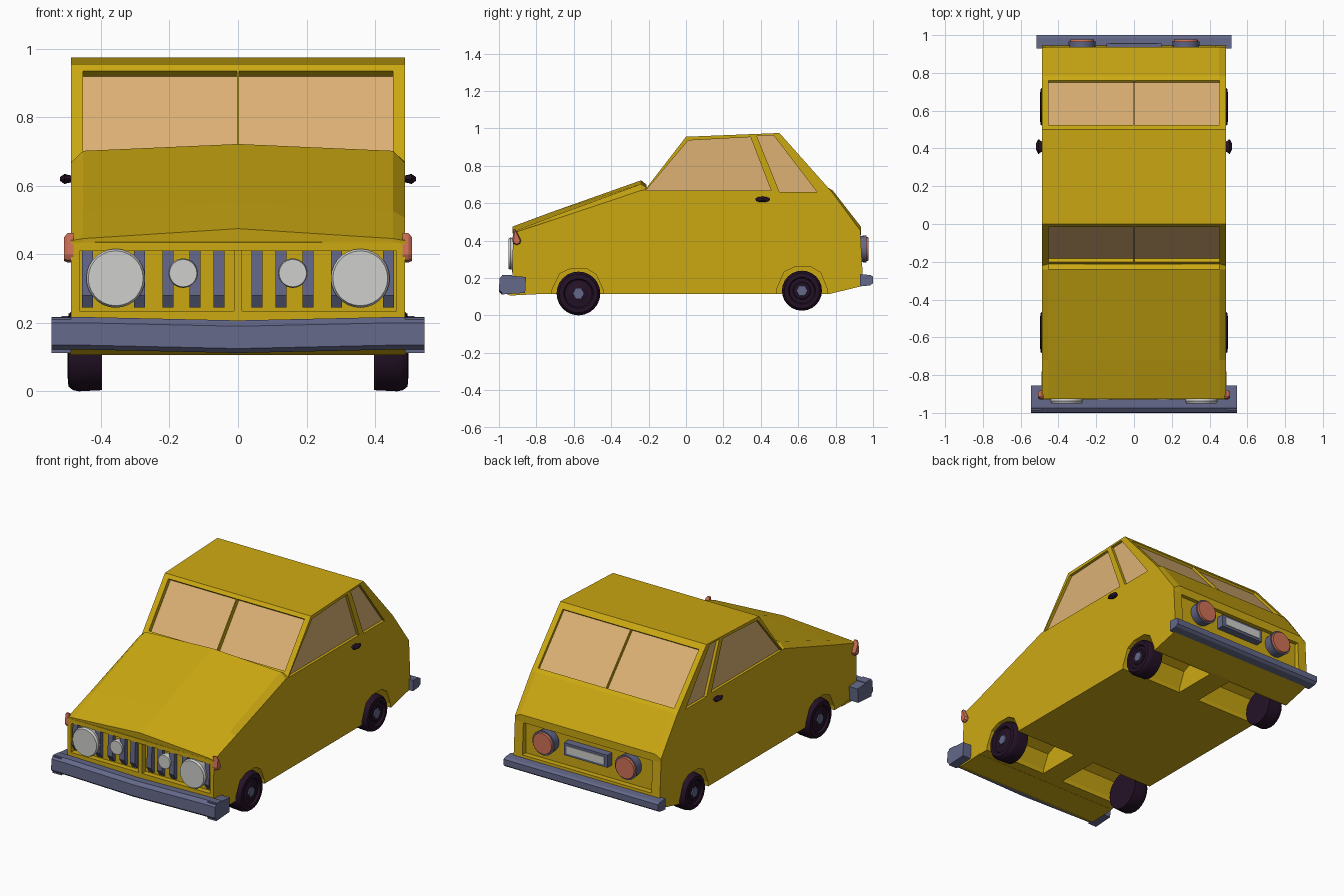
import bpy, bmesh, math

if "Cube" in bpy.data.objects:
    bpy.data.objects.remove(bpy.data.objects["Cube"])


def material(name, r, g, b):
    m = bpy.data.materials.new(name)
    m.diffuse_color = (r, g, b, 1)
    m.use_nodes = True
    m.node_tree.nodes["Principled BSDF"].inputs["Base Color"].default_value = m.diffuse_color
    return m


YELLOW = material("yellow paint", 0.60, 0.395, 0.006)
GLASS = material("tan glass", 0.72, 0.44, 0.175)
STEEL = material("blue grey steel", 0.125, 0.138, 0.25)
RUBBER = material("dark plum rubber", 0.018, 0.006, 0.02)
LAMP = material("pale lamp", 0.62, 0.62, 0.61)
CORAL = material("coral lens", 0.62, 0.165, 0.095)


def loft(name, stations, mat, axis="x", smooth=False):
    """Join outlines along an axis; each station is (position, outline)."""
    bm = bmesh.new()
    rings = []
    for t, pts in stations:
        rings.append([bm.verts.new((t, a, b) if axis == "x" else (a, t, b))
                      for a, b in pts])
    n = len(rings[0])
    for r0, r1 in zip(rings, rings[1:]):
        for i in range(n):
            bm.faces.new((r0[i], r0[(i + 1) % n], r1[(i + 1) % n], r1[i]))
    bm.faces.new(rings[0])
    bm.faces.new(rings[-1])
    bmesh.ops.recalc_face_normals(bm, faces=bm.faces)
    me = bpy.data.meshes.new(name)
    bm.to_mesh(me)
    bm.free()
    me.materials.append(mat)
    ob = bpy.data.objects.new(name, me)
    bpy.context.collection.objects.link(ob)
    if smooth:
        select(ob)
        bpy.ops.object.shade_smooth_by_angle(angle=math.radians(35))
    return ob


def select(ob):
    bpy.ops.object.select_all(action="DESELECT")
    ob.select_set(True)
    bpy.context.view_layer.objects.active = ob


def prism(name, x0, x1, pts, mat, axis="x"):
    return loft(name, [(x0, pts), (x1, pts)], mat, axis)


def rect(a0, a1, b0, b1):
    return [(a0, b0), (a1, b0), (a1, b1), (a0, b1)]


def box(name, x0, x1, y0, y1, z0, z1, mat):
    return prism(name, x0, x1, rect(y0, y1, z0, z1), mat)


def circle(ca, cb, r, n=20):
    return [(ca + r * math.cos(2 * math.pi * i / n),
             cb + r * math.sin(2 * math.pi * i / n)) for i in range(n)]


def slab(p, q, t0, t1, out, inn):
    """Strip along line p-q (fractions t0-t1), from out above it to inn below."""
    dy, dz = q[0] - p[0], q[1] - p[1]
    k = math.hypot(dy, dz)
    ny, nz = -dz / k, dy / k
    return [(p[0] + dy * t + ny * d, p[1] + dz * t + nz * d)
            for t, d in ((t0, out), (t1, out), (t1, -inn), (t0, -inn))]


W = 0.487
SCREEN = ((-0.22, 0.67), (0.0, 0.955))
REAR = ((0.5, 0.975), (0.78, 0.66))
FRONT_WINDOW = [(-0.215, 0.667), (0.012, 0.935), (0.345, 0.953), (0.455, 0.667)]
QUARTER_WINDOW = [(0.378, 0.96), (0.468, 0.963), (0.70, 0.66), (0.50, 0.66)]

# body shell
body = prism("body", -W, W, [
    (-0.93, 0.115), (-0.925, 0.435), SCREEN[0], SCREEN[1], REAR[0], REAR[1],
    (0.932, 0.45), (0.945, 0.21), (0.955, 0.16), (0.77, 0.115)], YELLOW)

# recesses for windows, grille, rear panel and wheels
cuts = [
    prism("cut", -0.453, 0.453, slab(*SCREEN, 0.08, 0.93, 0.05, 0.03), YELLOW),
    prism("cut", -0.453, 0.453, slab(*REAR, 0.09, 0.93, 0.05, 0.02), YELLOW),
    box("cut", -0.463, 0.463, -1.1, -0.895, 0.235, 0.41, YELLOW),
    box("cut", -0.43, 0.43, 0.91, 1.1, 0.235, 0.425, YELLOW)]
for s in (-1, 1):
    for pts in (FRONT_WINDOW, QUARTER_WINDOW):
        cuts.append(prism("cut", s * 0.468, s * 0.6, pts, YELLOW))
    for y, top in ((-0.58, 0.248), (0.62, 0.258)):
        arch = [(y - 0.145, 0.0), (y - 0.135, 0.14), (y - 0.095, top - 0.025),
                (y - 0.04, top), (y + 0.05, top), (y + 0.1, top - 0.03),
                (y + 0.135, 0.14), (y + 0.145, 0.0)]
        cuts.append(prism("cut", s * 0.07, s * 0.6, arch, YELLOW))
for c in cuts:
    mod = body.modifiers.new("recess", "BOOLEAN")
    mod.operation = "DIFFERENCE"
    mod.solver = "EXACT"
    mod.object = c
    select(body)
    bpy.ops.object.modifier_apply(modifier=mod.name)
    bpy.data.objects.remove(c)

# crowned hood
hood_mid = [(-0.927, 0.475), (-0.72, 0.552), (-0.24, 0.722), (-0.212, 0.70)]
hood_in = [(-0.927, 0.446), (-0.72, 0.526), (-0.24, 0.702), (-0.212, 0.685)]
hood_out = [(-0.927, 0.44), (-0.72, 0.507), (-0.24, 0.668), (-0.22, 0.67)]
under = [(-0.20, 0.60), (-0.92, 0.412)]
loft("hood", [(-W, hood_out + under), (-0.452, hood_in + under), (0, hood_mid + under),
              (0.452, hood_in + under), (W, hood_out + under)], YELLOW)

# raised trunk lid
lid_in = [(0.762, 0.682), (0.785, 0.667), (0.937, 0.472), (0.936, 0.43), (0.75, 0.62)]
lid_out = [(0.762, 0.678), (0.782, 0.657), (0.934, 0.45), (0.932, 0.43), (0.75, 0.62)]
loft("trunk_lid", [(-W, lid_out), (-0.45, lid_in), (0.45, lid_in), (W, lid_out)], YELLOW)

# glass panes and thin centre bars
prism("windscreen", -0.453, 0.453, slab(*SCREEN, 0.08, 0.93, -0.025, 0.032), GLASS)
prism("windscreen_bar", -0.003, 0.003, slab(*SCREEN, 0.08, 0.93, 0, 0.032), YELLOW)
prism("rear_window", -0.453, 0.453, slab(*REAR, 0.09, 0.93, -0.015, 0.022), GLASS)
prism("rear_window_bar", -0.003, 0.003, slab(*REAR, 0.09, 0.93, 0, 0.022), YELLOW)

# front bumper with a slight bow, and yellow valance below it
def front_section(dz):
    return [(-0.985, 0.122 + dz), (-1.0, 0.135 + dz), (-0.997, 0.20 + dz),
            (-0.975, 0.217 + dz), (-0.93, 0.215 + dz), (-0.93, 0.13 + dz)]


loft("front_bumper", [(-0.545, front_section(0)), (-0.45, front_section(0)),
                      (0, front_section(-0.01)), (0.45, front_section(0)),
                      (0.545, front_section(0))], STEEL)
prism("front_valance", -0.49, 0.49,
      [(-0.992, 0.128), (-0.94, 0.106), (-0.78, 0.114), (-0.78, 0.118), (-0.93, 0.14)], YELLOW)

# rear bumper
prism("rear_bumper", -0.515, 0.515,
      [(0.93, 0.155), (0.985, 0.16), (1.0, 0.172), (1.0, 0.208), (0.985, 0.216), (0.93, 0.22)],
      STEEL)

# grille centre post
box("grille_post", -0.011, 0.011, -0.93, -0.89, 0.228, 0.412, YELLOW)

# number plate
box("plate_frame", -0.145, 0.145, 0.90, 0.955, 0.315, 0.39, STEEL)
box("number_plate", -0.125, 0.125, 0.95, 0.959, 0.33, 0.376, LAMP)

for s, side in ((-1, "left"), (1, "right")):
    # side glass
    prism(side + "_front_window", s * 0.462, s * 0.47, FRONT_WINDOW, GLASS)
    prism(side + "_quarter_window", s * 0.462, s * 0.47, QUARTER_WINDOW, GLASS)

    # bumper end
    prism(side + "_bumper_end", s * 0.488, s * 0.545,
          [(-0.985, 0.112), (-0.86, 0.12), (-0.855, 0.205), (-0.985, 0.216)], STEEL)

    # grille slats
    for x in (0.055, 0.125, 0.205, 0.288, 0.44):
        prism(side + "_grille_slat", s * x - 0.016, s * x + 0.016,
              [(-0.89, 0.245), (-0.905, 0.245), (-0.927, 0.28), (-0.92, 0.41), (-0.89, 0.41)],
              STEEL)

    # headlamps
    for name, x, z, r, y in (("headlamp", 0.357, 0.33, 0.086, -0.95),
                             ("inner_lamp", 0.16, 0.345, 0.043, -0.932)):
        c = s * x
        loft(side + "_" + name,
             [(-0.89, circle(c, z, r * 0.9, 28)), (y + 0.012, circle(c, z, r, 28)),
              (y, circle(c, z, r * 0.93, 28))], LAMP, "y", True)

    # tail lamps
    c = s * 0.275
    loft(side + "_tail_rim", [(0.90, circle(c, 0.355, 0.066, 24)),
                              (0.965, circle(c, 0.355, 0.073, 24))], STEEL, "y", True)
    loft(side + "_tail_lens", [(0.96, circle(c, 0.355, 0.066, 24)),
                               (0.976, circle(c, 0.355, 0.062, 24))], CORAL, "y", True)

    # indicator: round bulb with a pointed top
    drop = [(-0.905 + a, 0.40 + b) for a, b in
            ((-0.024, 0.0), (-0.017, -0.017), (0, -0.024), (0.017, -0.017),
             (0.024, 0.0), (0.015, 0.02), (-0.008, 0.062), (-0.016, 0.062))]
    small = [(-0.905 + (y + 0.905) * 0.7, 0.40 + (z - 0.4) * 0.8) for y, z in drop]
    loft(side + "_indicator", [(s * 0.48, drop), (s * 0.498, drop), (s * 0.508, small)], CORAL)

    # door handle
    def oval(k):
        return [(0.41 + 0.04 * k * math.cos(a * math.pi / 6),
                 0.62 + 0.015 * k * math.sin(a * math.pi / 6)) for a in range(12)]
    loft(side + "_door_handle", [(s * 0.48, oval(0.6)), (s * 0.497, oval(0.8)),
                                 (s * 0.506, oval(1)), (s * 0.52, oval(0.35))],
         RUBBER, smooth=True)

    # wheels and hubs
    for end, y, z, r in (("front", -0.575, 0.117, 0.117), ("rear", 0.62, 0.132, 0.107)):
        rings = ((0.397, 0.97), (0.465, 1), (0.482, 0.97), (0.495, 0.88),
                 (0.497, 0.68), (0.484, 0.62), (0.484, 0.45), (0.488, 0.4))
        loft(side + "_" + end + "_wheel",
             [(s * x, circle(y, z, r * k, 24)) for x, k in rings], RUBBER, smooth=True)
        loft(side + "_" + end + "_hub",
             [(s * 0.48, circle(y, z, 0.033, 6)), (s * 0.495, circle(y, z, 0.03, 6))], STEEL)
